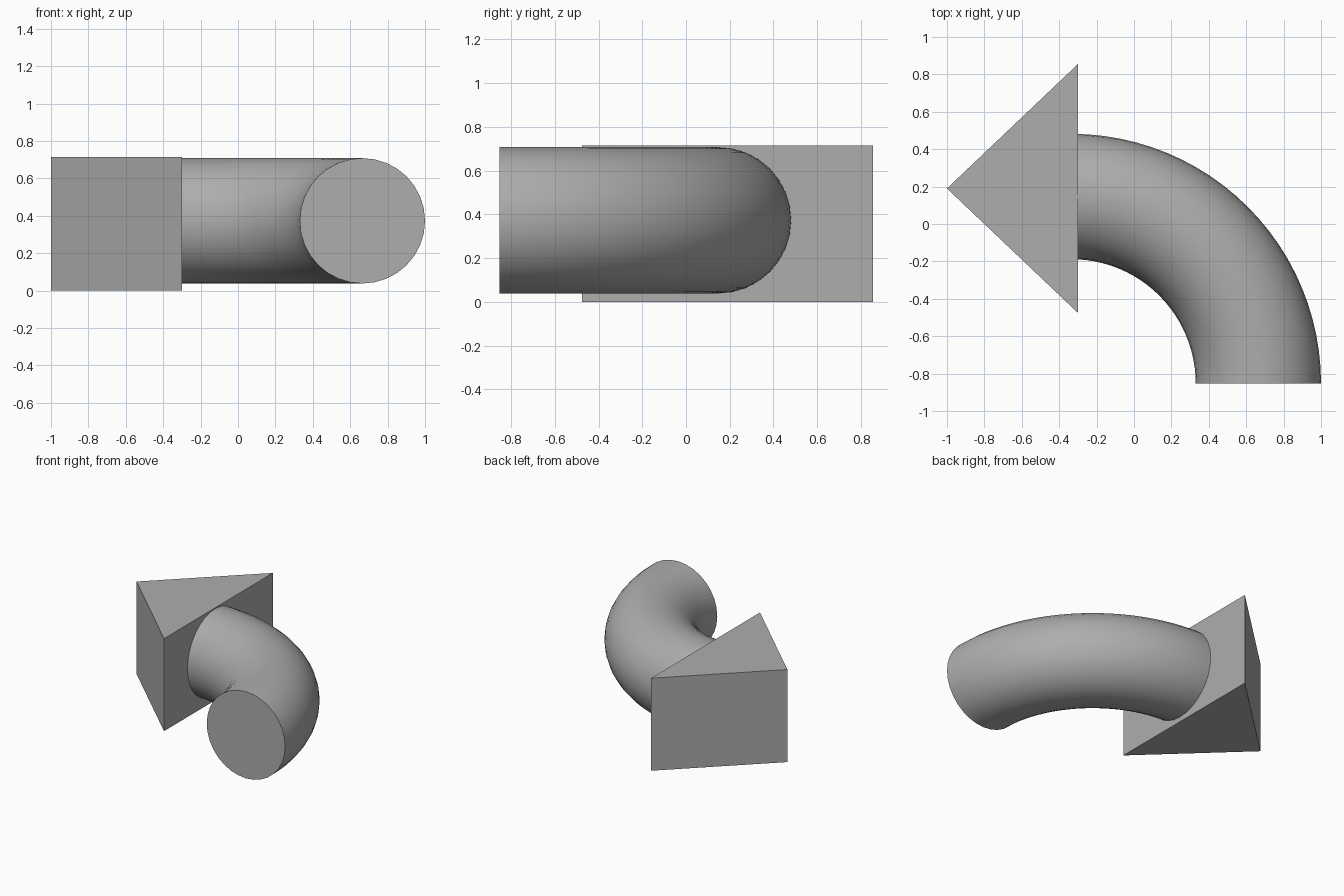
import bpy, bmesh, math
from mathutils import Matrix, Vector

if "Cube" in bpy.data.objects:
    bpy.data.objects.remove(bpy.data.objects["Cube"], do_unlink=True)

# One grey for the whole arrow
grey = bpy.data.materials.new("plain grey")
grey.use_nodes = True
colour = (0.42, 0.42, 0.42, 1)
grey.diffuse_color = colour
grey.node_tree.nodes["Principled BSDF"].inputs["Base Color"].default_value = colour


def make_object(name, bm):
    bmesh.ops.recalc_face_normals(bm, faces=bm.faces)
    mesh = bpy.data.meshes.new(name)
    bm.to_mesh(mesh)
    bm.free()
    mesh.materials.append(grey)
    obj = bpy.data.objects.new(name, mesh)
    bpy.context.collection.objects.link(obj)
    return obj


# Arrow head: triangular prism pointing to -x
HEIGHT = 0.715
bm = bmesh.new()
corners = [(-1, 0.19, 0), (-0.3, -0.475, 0), (-0.3, 0.855, 0)]
base = bm.faces.new([bm.verts.new(c) for c in corners])
top = bmesh.ops.extrude_face_region(bm, geom=[base])["geom"]
bmesh.ops.translate(bm, vec=(0, 0, HEIGHT),
                    verts=[g for g in top if isinstance(g, bmesh.types.BMVert)])
make_object("arrow_head", bm)

# Curved shaft: a disc swept through a quarter turn, ending inside the head
BEND_CENTRE = Vector((-0.335, -0.853, 0.373))
BEND_RADIUS, TUBE_RADIUS = 1.0, 0.335
SIDES, STEPS = 32, 24
bm = bmesh.new()
place = Matrix.Translation(BEND_CENTRE + Vector((BEND_RADIUS, 0, 0))) @ Matrix.Rotation(math.pi / 2, 4, "X")
bmesh.ops.create_circle(bm, cap_ends=True, segments=SIDES, radius=TUBE_RADIUS, matrix=place)
front_cap = bm.faces[:]
rim = front_cap[0].edges[:]
swept = bmesh.ops.spin(bm, geom=rim, cent=BEND_CENTRE, axis=(0, 0, 1),
                       angle=math.pi / 2, steps=STEPS)
last_rim = [g for g in swept["geom_last"] if isinstance(g, bmesh.types.BMEdge)]
bmesh.ops.contextual_create(bm, geom=last_rim)
shaft = make_object("curved_shaft", bm)

bpy.ops.object.select_all(action="DESELECT")
shaft.select_set(True)
bpy.context.view_layer.objects.active = shaft
bpy.ops.object.shade_smooth_by_angle(angle=math.radians(35))
